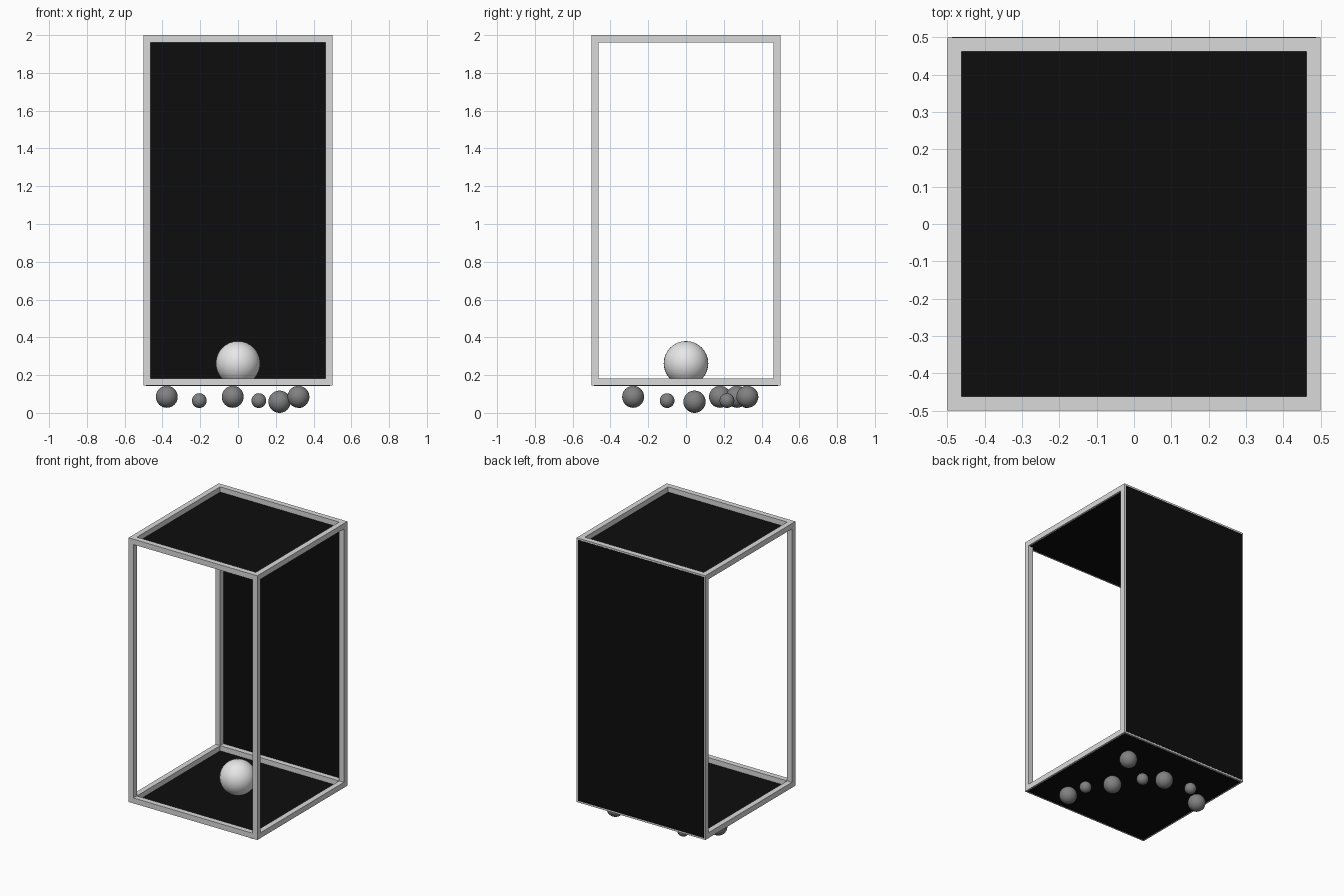
import bpy

if "Cube" in bpy.data.objects:
    bpy.data.objects.remove(bpy.data.objects["Cube"])

BOT, TOP, HALF, T = 0.145, 2.0, 0.5, 0.038   # frame extents and bar thickness


def material(name, v):
    m = bpy.data.materials.new(name)
    m.diffuse_color = (v, v, v, 1)
    m.use_nodes = True
    m.node_tree.nodes["Principled BSDF"].inputs["Base Color"].default_value = m.diffuse_color
    return m


light_grey = material("light_grey", 0.70)
white = material("white", 0.80)
mid_grey = material("mid_grey", 0.22)
black = material("black", 0.004)


def box(name, lo, hi, mat):
    centre = [(a + b) / 2 for a, b in zip(lo, hi)]
    bpy.ops.mesh.primitive_cube_add(size=1, location=centre)
    ob = bpy.context.object
    ob.name = name
    ob.scale = [b - a for a, b in zip(lo, hi)]
    bpy.ops.object.transform_apply(location=False, rotation=False, scale=True)
    ob.data.materials.append(mat)
    return ob


def ball(name, loc, r, mat):
    bpy.ops.mesh.primitive_uv_sphere_add(segments=32, ring_count=16, radius=r, location=loc)
    ob = bpy.context.object
    ob.name = name
    bpy.ops.object.shade_smooth()
    ob.data.materials.append(mat)


# Open frame: corner posts, then rails around the bottom and top
IN = HALF - T
for sx in (-1, 1):
    for sy in (-1, 1):
        xs, ys = sorted((sx * IN, sx * HALF)), sorted((sy * IN, sy * HALF))
        box("corner_post", (xs[0], ys[0], BOT), (xs[1], ys[1], TOP), light_grey)
for level, z in (("bottom", BOT), ("top", TOP - T)):
    for s in (-1, 1):
        a, b = sorted((s * IN, s * HALF))
        box(level + "_cross_rail", (-IN, a, z), (IN, b, z + T), light_grey)
        box(level + "_side_rail", (a, -IN, z), (b, IN, z + T), light_grey)

# Thin dark panels: floor and ceiling under their rails, back on the outside
P, E = 0.488, 0.0015
box("floor_panel", (-P, -P, BOT - E), (P, P, BOT + E), black)
box("ceiling_panel", (-P, -P, TOP - T - E), (P, P, TOP - T + E), black)
box("back_panel", (-P, HALF - E, BOT + 0.012), (P, HALF + E, TOP - 0.012), black)

# Large ball resting on the floor
ball("large_ball", (0, 0, 0.262), 0.118, white)

# Scattered balls beneath the floor
for x, y, z, r in (
    (0.32, 0.325, 0.085, 0.058), (0.32, -0.28, 0.085, 0.058),
    (-0.028, 0.27, 0.085, 0.058), (-0.377, 0.18, 0.085, 0.058),
    (0.22, 0.045, 0.059, 0.059),
    (0.325, -0.10, 0.065, 0.039), (0.11, 0.217, 0.065, 0.039),
    (-0.205, 0.322, 0.065, 0.039),
):
    ball("foot_ball", (x, y, z), r, mid_grey)
